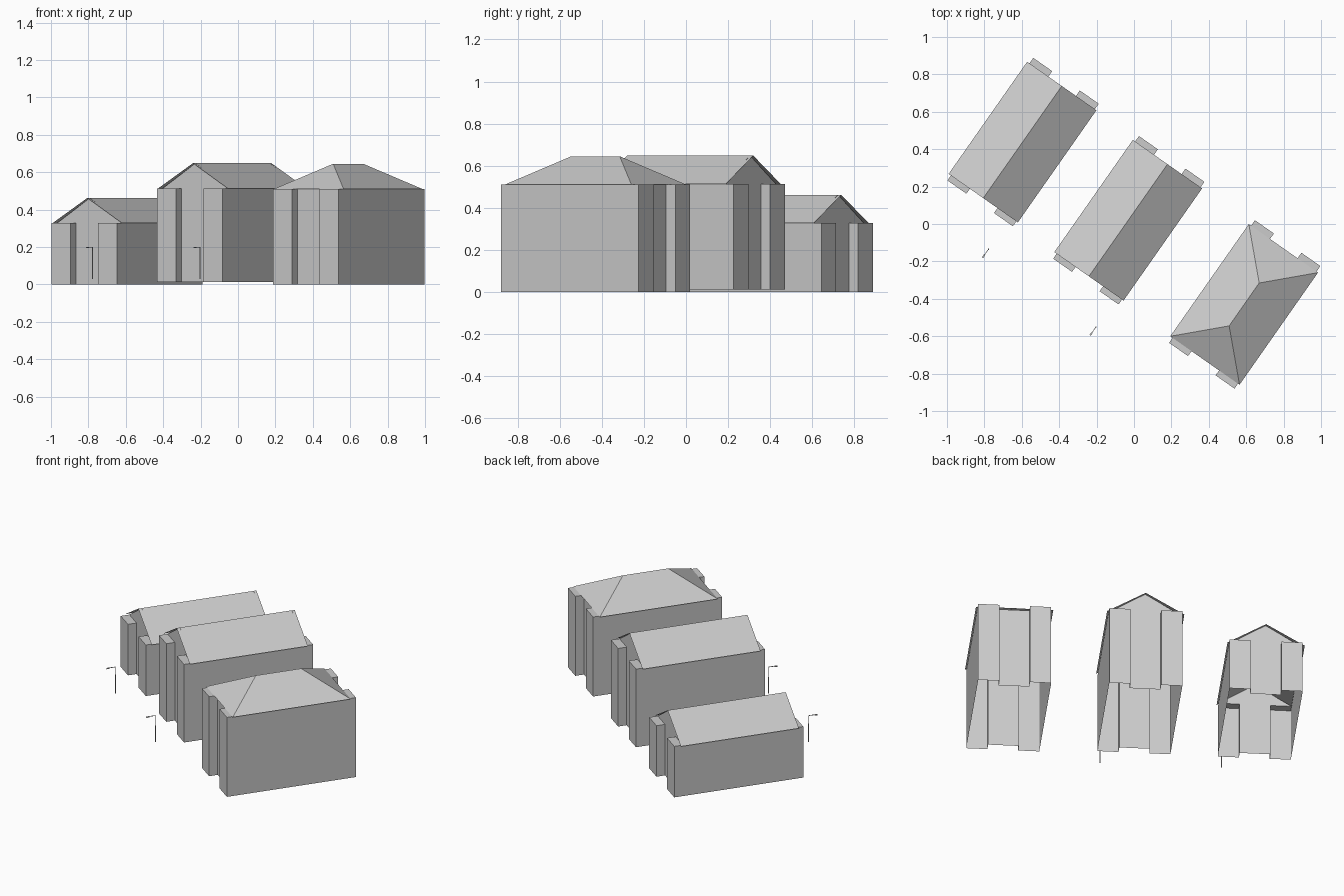
import bpy, bmesh
from math import radians
from mathutils import Matrix, Vector

if "Cube" in bpy.data.objects:
    bpy.data.objects.remove(bpy.data.objects["Cube"])

TURN = radians(-35)          # all buildings share one heading
W, L = 0.2135, 0.40          # half width / half length of walls
BAY, REC = 0.09, 0.347       # inner edge of corner bays, recessed end wall
RW, RL = 0.226, 0.366        # half width / half length of roof


def make(name, bm, loc):
    bmesh.ops.remove_doubles(bm, verts=bm.verts, dist=1e-5)
    me = bpy.data.meshes.new(name)
    bm.to_mesh(me)
    bm.free()
    ob = bpy.data.objects.new(name, me)
    ob.matrix_world = Matrix.Translation(loc) @ Matrix.Rotation(TURN, 4, 'Z')
    bpy.context.collection.objects.link(ob)
    return ob


def face(bm, pts):
    bm.faces.new([bm.verts.new(p) for p in pts])


def walls(name, x, y, base, eave, ridge, hip):
    bm = bmesh.new()
    # open-bottomed wall shell with a projecting bay at each corner
    end = [(-W, -L), (-BAY, -L), (-BAY, -REC), (BAY, -REC), (BAY, -L), (W, -L)]
    outline = end + [(-px, -py) for px, py in end]
    for i, (ax, ay) in enumerate(outline):
        bx, by = outline[(i + 1) % len(outline)]
        face(bm, [(ax, ay, base), (bx, by, base), (bx, by, eave), (ax, ay, eave)])
    for sy in (-1, 1):
        # flat bay tops
        for sx in (-1, 1):
            pts = [(sx * a, sy * b, eave) for a, b in
                   ((BAY, L), (W, L), (W, REC), (BAY, REC))]
            face(bm, pts if sx * sy < 0 else pts[::-1])
        # gable triangle under the roof
        if not hip:
            tri = [(-W, sy * REC, eave), (W, sy * REC, eave), (0, sy * REC, ridge)]
            face(bm, tri if sy < 0 else tri[::-1])
    make(name, bm, (x, y, 0))


def roof(name, x, y, eave, ridge, ridge_half, hip):
    bm = bmesh.new()
    for s in (-1, 1):
        # long slope, with a hip triangle at the end where needed
        face(bm, [(s * RW, -s * RL, eave), (s * RW, s * RL, eave),
                  (0, s * ridge_half, ridge), (0, -s * ridge_half, ridge)])
        if hip:
            face(bm, [(s * RW, s * RL, eave), (-s * RW, s * RL, eave),
                      (0, s * ridge_half, ridge)])
    make(name, bm, (x, y, 0))


def box(bm, size, at):
    m = Matrix.Translation(at) @ Matrix.Diagonal(Vector((*size, 1)))
    bmesh.ops.create_cube(bm, size=1, matrix=m)


def street_lamp(name, x, y):
    bm = bmesh.new()
    bmesh.ops.create_cone(bm, cap_ends=True, segments=8, radius1=0.0035, radius2=0.002,
                          depth=0.17, matrix=Matrix.Translation((0, 0, 0.115)))
    box(bm, (0.003, 0.048, 0.003), (0, -0.023, 0.199))    # arm
    box(bm, (0.008, 0.018, 0.005), (0, -0.046, 0.197))    # lamp head
    make(name, bm, (x, y, 0))


# name, x, y, base, eave, ridge, half ridge length, hipped
HOUSES = [
    ("low_house", -0.593, 0.438, 0.0, 0.328, 0.462, RL, False),
    ("middle_house", -0.028, 0.02, 0.012, 0.514, 0.648, RL, False),
    ("hipped_house", 0.592, -0.43, 0.0, 0.511, 0.645, 0.14, True),
]
for name, x, y, base, eave, ridge, half, hip in HOUSES:
    walls(name + "_walls", x, y, base, eave, ridge, hip)
    roof(name + "_roof", x - 0.003, y, eave, ridge, half, hip)

street_lamp("street_lamp_left", -0.778, -0.135)
street_lamp("street_lamp_right", -0.203, -0.55)
